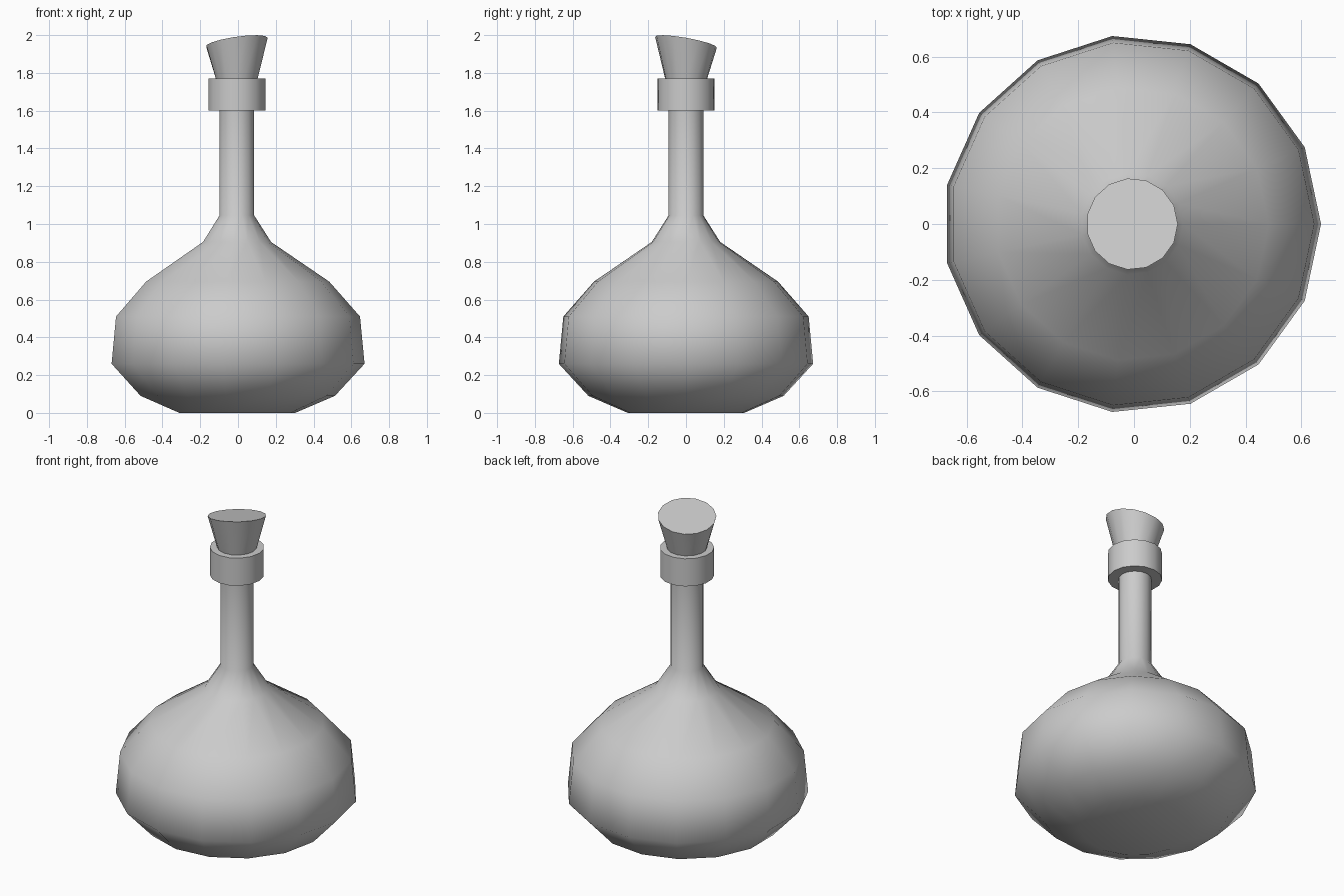
import bpy, bmesh, math

if "Cube" in bpy.data.objects:
    bpy.data.objects.remove(bpy.data.objects["Cube"])

SIDES = 15
CX = -0.007  # odd side count: shift so the bounds are centred


def lathe(name, profile, cap_top=False, tilt=(0, 0)):
    """Revolve (radius, z) points; tilt slopes the last ring in x and y."""
    bm = bmesh.new()
    rings = []
    for k, (r, z) in enumerate(profile):
        last = k == len(profile) - 1
        ring = []
        for i in range(SIDES):
            a = 2 * math.pi * i / SIDES
            x, y = r * math.cos(a), r * math.sin(a)
            dz = tilt[0] * x + tilt[1] * y if last else 0
            ring.append(bm.verts.new((CX + x, y, z + dz)))
        rings.append(ring)
    for lo, hi in zip(rings, rings[1:]):
        for i in range(SIDES):
            j = (i + 1) % SIDES
            bm.faces.new((lo[i], lo[j], hi[j], hi[i]))
    bm.faces.new(rings[0][::-1])
    if cap_top:
        bm.faces.new(rings[-1])
    mesh = bpy.data.meshes.new(name)
    bm.to_mesh(mesh)
    bm.free()
    obj = bpy.data.objects.new(name, mesh)
    bpy.context.collection.objects.link(obj)
    bpy.ops.object.select_all(action='DESELECT')
    obj.select_set(True)
    bpy.context.view_layer.objects.active = obj
    bpy.ops.object.shade_smooth_by_angle(angle=math.radians(55))
    return obj


# Round flask with neck and stepped collar
lathe("bottle", [
    (0.31, 0.0), (0.52, 0.09), (0.677, 0.26), (0.653, 0.51),
    (0.49, 0.695), (0.182, 0.905), (0.093, 1.045), (0.093, 1.6),
    (0.152, 1.6), (0.152, 1.77), (0.093, 1.77)])

# Flared stopper with a slanted top
lathe("stopper", [(0.105, 1.745), (0.164, 1.963)],
      cap_top=True, tilt=(0.14, -0.175))
